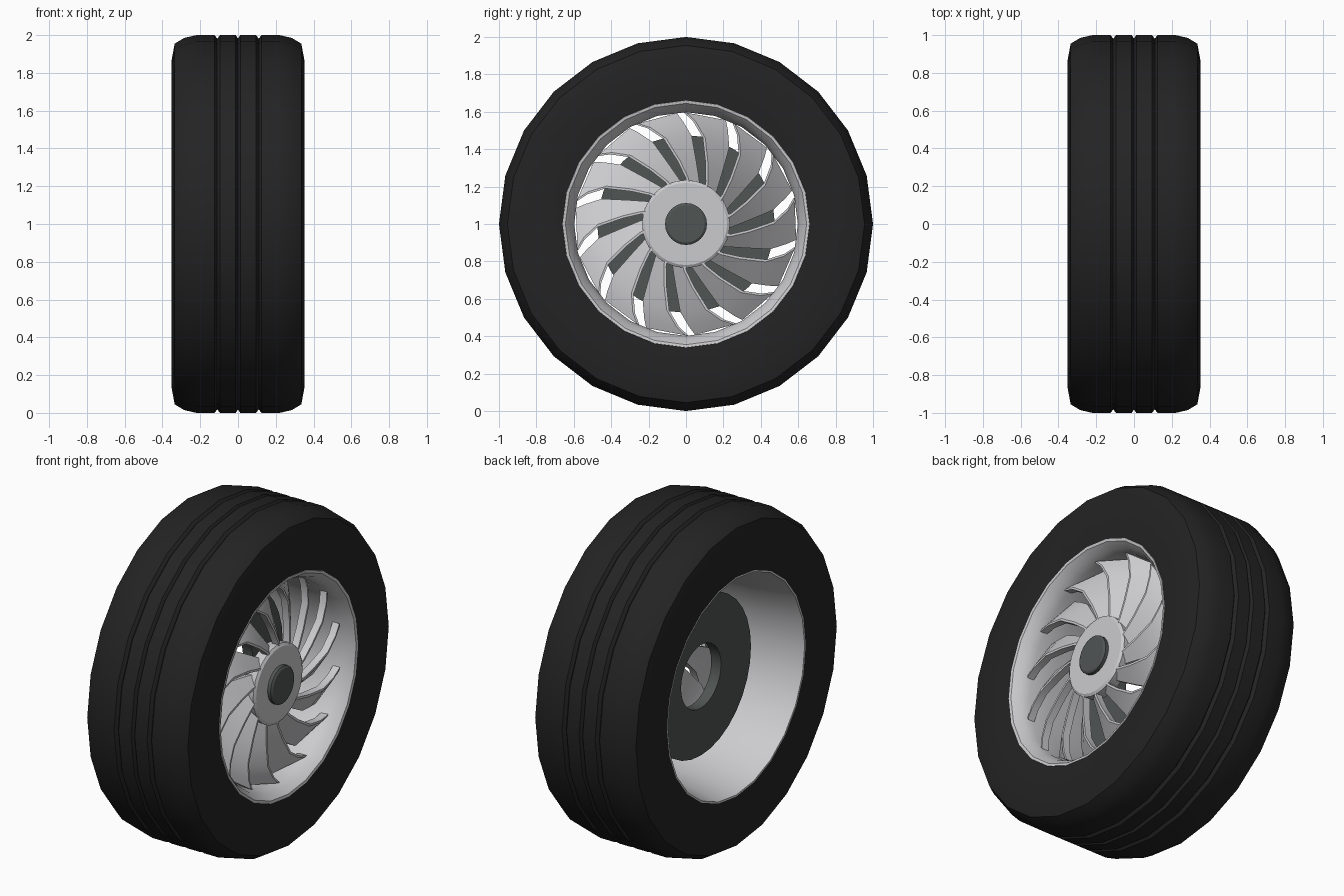
import bpy, bmesh
from math import sin, cos, pi, radians

cube = bpy.data.objects.get("Cube")
if cube:
    bpy.data.objects.remove(cube, do_unlink=True)


def material(name, rgb, rough):
    m = bpy.data.materials.new(name)
    m.use_nodes = True
    m.diffuse_color = (*rgb, 1)
    node = m.node_tree.nodes["Principled BSDF"]
    node.inputs["Base Color"].default_value = (*rgb, 1)
    node.inputs["Roughness"].default_value = rough
    return m


RUBBER = material("black_rubber", (0.017, 0.017, 0.017), 0.8)
SILVER = material("silver_alloy", (0.6, 0.6, 0.62), 0.4)
STEEL = material("dark_steel", (0.08, 0.09, 0.088), 0.5)


def place(x, r, a):
    """Point on the wheel: axle position, radius, angle."""
    return (x, r * cos(a), 1 + r * sin(a))


def finish(name, bm, mat):
    bmesh.ops.remove_doubles(bm, verts=bm.verts, dist=1e-5)
    bmesh.ops.recalc_face_normals(bm, faces=bm.faces)
    mesh = bpy.data.meshes.new(name)
    bm.to_mesh(mesh)
    bm.free()
    mesh.materials.append(mat)
    ob = bpy.data.objects.new(name, mesh)
    bpy.context.collection.objects.link(ob)
    bpy.ops.object.select_all(action='DESELECT')
    ob.select_set(True)
    bpy.context.view_layer.objects.active = ob
    bpy.ops.object.shade_smooth_by_angle(angle=radians(30))
    return ob


def bridge(bm, rings, closed):
    """Skin closed rings of vertices one after another."""
    n = len(rings[0])
    for i in range(len(rings) - (0 if closed else 1)):
        a, b = rings[i], rings[(i + 1) % len(rings)]
        for j in range(n):
            k = (j + 1) % n
            bm.faces.new((a[j], a[k], b[k], b[j]))


def lathe(name, profile, mat, sides=24):
    """Turn a closed (x, radius) profile around the axle."""
    bm = bmesh.new()
    rings = [[bm.verts.new(place(x, r, 2 * pi * j / sides)) for j in range(sides)]
             for x, r in profile]
    bridge(bm, rings, True)
    return finish(name, bm, mat)


# Tyre: half profile from centre groove to bead, mirrored
half = [(0.012, 1.0), (0.095, 1.0), (0.11, 0.982), (0.125, 1.0), (0.22, 1.0),
        (0.285, 0.985), (0.335, 0.955), (0.353, 0.86), (0.335, 0.66)]
tyre = [(-x, r) for x, r in reversed(half)] + [(0, 0.982)] + half
lathe("tyre", tyre, RUBBER)

# Rim: dished front lip, straight seat, flared open barrel at the back
lathe("rim", [(0.325, 0.665), (0.338, 0.66), (0.335, 0.645), (0.295, 0.615),
              (0.24, 0.598), (0.1, 0.6), (-0.08, 0.61), (-0.22, 0.628),
              (-0.335, 0.65), (-0.335, 0.665), (-0.08, 0.64), (0.2, 0.625)], SILVER)

# Hub plate, centre cap and brake disc
lathe("hub", [(0.2, 0.0), (0.2, 0.23), (0.265, 0.235), (0.275, 0.22), (0.275, 0.0)],
      SILVER, 28)
lathe("centre_cap", [(0.26, 0.0), (0.26, 0.112), (0.295, 0.112), (0.303, 0.1),
                     (0.303, 0.0)], STEEL)
lathe("brake_disc", [(-0.1, 0.19), (-0.1, 0.475), (-0.035, 0.475), (-0.035, 0.19)],
      STEEL, 32)

# Turbine blades: swept stations of radius, sweep, width in degrees, depth
stations = [(0.19, -30, 20, 0.03), (0.25, -25, 17, 0.045), (0.34, -18, 17, 0.065),
            (0.47, -11, 18.5, 0.085), (0.55, -4, 20, 0.095), (0.595, 1, 22, 0.1)]
BLADES = 14
FRONT = 0.27
bm = bmesh.new()
for i in range(BLADES):
    base = 90 + i * 360 / BLADES
    rings = []
    for r, sweep, width, depth in stations:
        bar = 0.014 / r * 180 / pi
        section = [(0, 0), (-bar, 0), (-width, -depth), (-width, -depth - 0.02),
                   (-bar, -0.045), (0, -0.045)]
        rings.append([bm.verts.new(place(FRONT + dx, r, radians(base + sweep + da)))
                      for da, dx in section])
    bridge(bm, rings, False)
    bm.faces.new(rings[0])
    bm.faces.new(rings[-1])
finish("turbine_blades", bm, SILVER)
